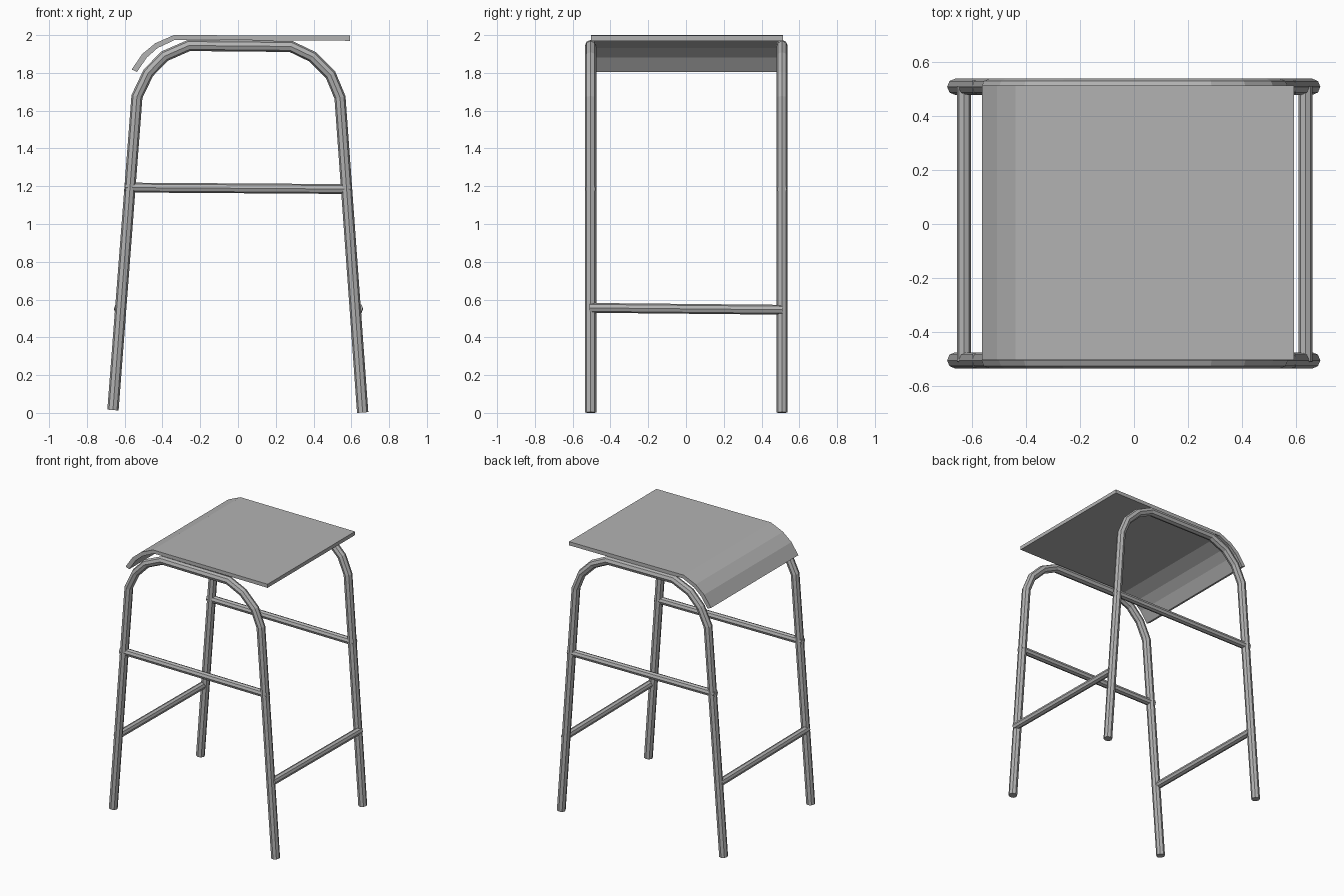
import bpy
import bmesh

if "Cube" in bpy.data.objects:
    bpy.data.objects.remove(bpy.data.objects["Cube"])

# Dark grey finish shared by all parts
grey = bpy.data.materials.new("dark_grey")
grey.diffuse_color = (0.45, 0.45, 0.45, 1)
grey.use_nodes = True
grey.node_tree.nodes["Principled BSDF"].inputs["Base Color"].default_value = grey.diffuse_color


def add_object(name, data):
    data.materials.append(grey)
    obj = bpy.data.objects.new(name, data)
    bpy.context.collection.objects.link(obj)
    return obj


def tube(name, points, radius):
    """Eight-sided capped tube along a polyline."""
    curve = bpy.data.curves.new(name, 'CURVE')
    curve.dimensions = '3D'
    curve.fill_mode = 'FULL'
    curve.bevel_depth = radius
    curve.bevel_resolution = 2
    curve.use_fill_caps = True
    spline = curve.splines.new('POLY')
    spline.points.add(len(points) - 1)
    for p, co in zip(spline.points, points):
        p.co = (*co, 1)
    spline.use_smooth = False
    return add_object(name, curve)


def extrude_profile(name, profile, y0, y1):
    """Solid made by extruding an XZ outline along y."""
    bm = bmesh.new()
    face = bm.faces.new([bm.verts.new((x, y0, z)) for x, z in profile])
    ret = bmesh.ops.extrude_face_region(bm, geom=[face])
    verts = [g for g in ret['geom'] if isinstance(g, bmesh.types.BMVert)]
    bmesh.ops.translate(bm, verts=verts, vec=(0, y1 - y0, 0))
    bmesh.ops.recalc_face_normals(bm, faces=bm.faces)
    mesh = bpy.data.meshes.new(name)
    bm.to_mesh(mesh)
    bm.free()
    return add_object(name, mesh)


# Bent leg frames with a crossbar each, front and back
arch = [(-0.662, 0.015), (-0.535, 1.675), (-0.475, 1.80), (-0.39, 1.888),
        (-0.26, 1.945), (0.28, 1.94), (0.395, 1.885), (0.49, 1.79),
        (0.54, 1.67), (0.66, 0.002)]
for side, y in (("front", -0.505), ("back", 0.508)):
    tube(side + "_leg_frame", [(x, y, z) for x, z in arch], 0.030)
    tube(side + "_crossbar", [(-0.598, y, 1.193), (0.598, y, 1.185)], 0.026)

# Low footrest bars joining the two frames
for side, x in (("left", -0.63), ("right", 0.635)):
    tube(side + "_footrest", [(x, -0.51, 0.556), (x, 0.51, 0.546)], 0.026)

# Seat sheet, flat with a rolled-down left edge
seat_top = [(0.593, 1.997), (-0.34, 2.0), (-0.438, 1.957),
            (-0.507, 1.90), (-0.563, 1.818)]
seat_under = [(-0.535, 1.805), (-0.482, 1.882), (-0.425, 1.932),
              (-0.333, 1.975), (0.593, 1.97)]
extrude_profile("seat", seat_top + seat_under, -0.503, 0.513)
